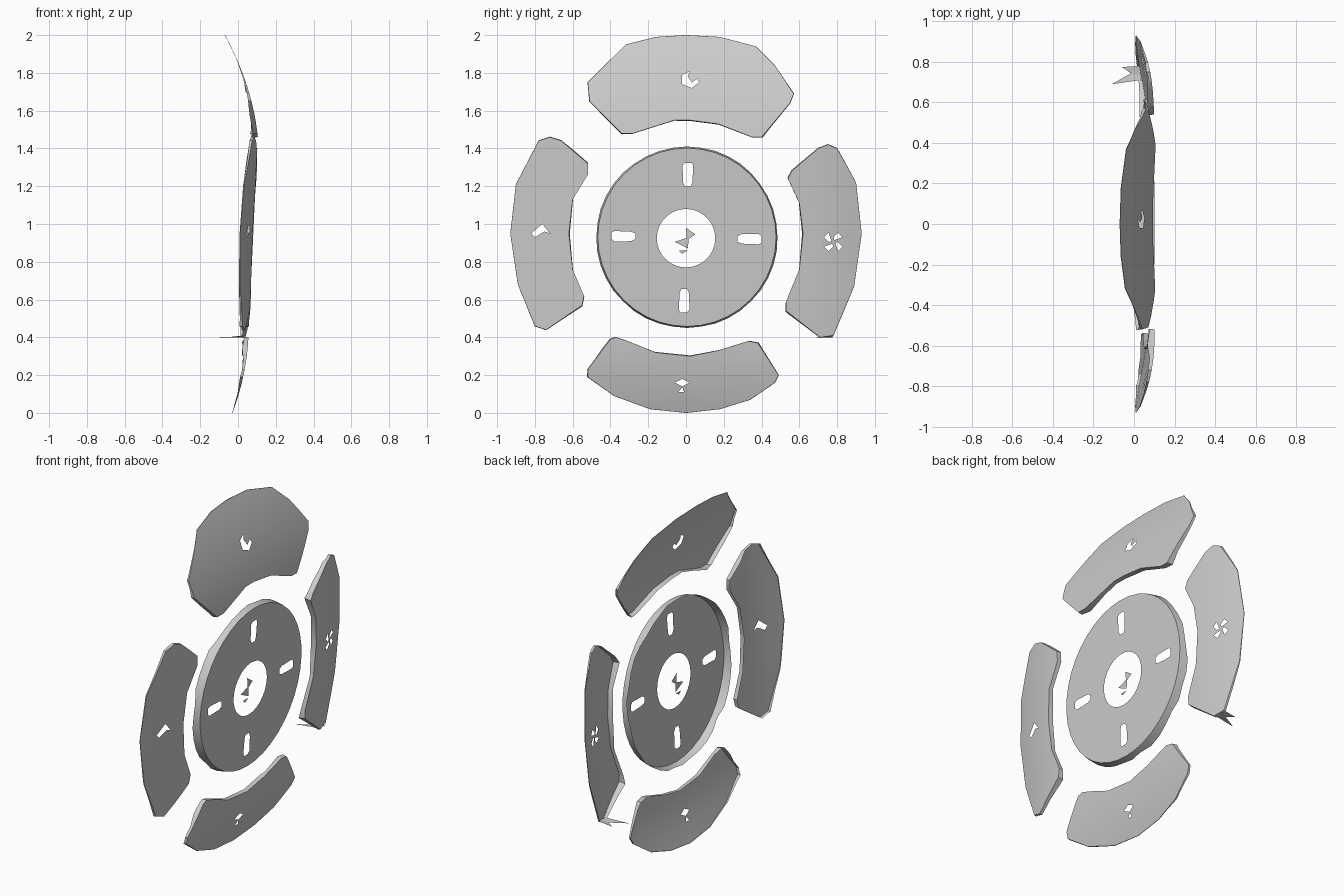
import bpy, bmesh, math, random
from mathutils import Vector, Matrix

random.seed(4)
if "Cube" in bpy.data.objects:
    bpy.data.objects.remove(bpy.data.objects["Cube"])

grey = bpy.data.materials.new("plain grey")
grey.use_nodes = True
colour = (0.6, 0.6, 0.6, 1)
grey.diffuse_color = colour
grey.node_tree.nodes["Principled BSDF"].inputs["Base Color"].default_value = colour

CENTRE = Vector((0.005, 0.93))
TILT = 0.047


def hundredths(points):
    return [Vector((y / 100, z / 100)) for y, z in points]


def ring(centre, radius, count):
    angles = [math.tau * i / count for i in range(count)]
    return [centre + Vector((math.cos(a), math.sin(a))) * radius for a in angles]


def finish(name, bm):
    mesh = bpy.data.meshes.new(name)
    bm.to_mesh(mesh)
    bm.free()
    mesh.materials.append(grey)
    obj = bpy.data.objects.new(name, mesh)
    bpy.context.collection.objects.link(obj)
    bpy.ops.object.select_all(action='DESELECT')
    obj.select_set(True)
    bpy.context.view_layer.objects.active = obj
    bpy.ops.object.shade_smooth_by_angle(angle=math.radians(35))
    return obj


def add_loop(bm, points):
    verts = [bm.verts.new((0, p.x, p.y)) for p in points]
    return [bm.edges.new((a, b)) for a, b in zip(verts, verts[1:] + verts[:1])]


def shell(name, outline, holes, outward=None, start=0, base=0.08,
          slope=0, bend=0, depth=0.035, flare=0.006):
    """Pierced plate, bent along its outward direction, with a thin rim behind."""
    bm = bmesh.new()
    edges = []
    for loop in [outline] + holes:
        edges += add_loop(bm, loop)
    bmesh.ops.triangle_fill(bm, use_beauty=True, edges=edges, normal=(1, 0, 0))
    if outward:
        direction = Vector((0, *outward))
        for i in range(1, 9):
            geom = bm.verts[:] + bm.edges[:] + bm.faces[:]
            bmesh.ops.bisect_plane(bm, geom=geom, dist=1e-5, plane_no=direction,
                                   plane_co=direction * (start + i * 0.06))

    def reach(v):
        return max(0, v.co.dot(direction) - start) if outward else 0

    # find the outer border, leaving out the edges of the holes
    middles = [sum(h, Vector((0, 0))) / len(h) for h in holes]
    sizes = [max((p - m).length for p in h) + 0.01 for h, m in zip(holes, middles)]

    def is_rim(edge):
        mid = (edge.verts[0].co + edge.verts[1].co) / 2
        return edge.is_boundary and all(
            (mid.yz - m).length > s for m, s in zip(middles, sizes))

    rim = [e for e in bm.edges if is_rim(e)]
    for v in bm.verts:
        t = reach(v)
        v.co.x = base + TILT * (v.co.z - CENTRE.y) - slope * t - bend * t * t
    for f in bm.faces:
        f.normal_update()
        if f.normal.x < 0:
            f.normal_flip()
    middle = sum(outline, Vector((0, 0))) / len(outline)
    new = bmesh.ops.extrude_edge_only(bm, edges=rim)["geom"]
    for v in [g for g in new if isinstance(g, bmesh.types.BMVert)]:
        away = (v.co.yz - middle).normalized() * flare
        drop = depth * max(0.08, 1 - reach(v) / 0.42) * random.uniform(0.7, 1.15)
        taper = min(1, drop / depth)
        v.co += Vector((-drop, away.x * taper, away.y * taper))
    return finish(name, bm)


def loose_triangles(name, triangles):
    bm = bmesh.new()
    for tri in triangles:
        bm.faces.new([bm.verts.new(p) for p in tri])
    return finish(name, bm)


# central disc with a round opening and four slots
slot = hundredths([(-2.8, 5), (-1.5, 6.4), (2, 6.4), (2.8, 5), (2.4, -4),
                   (1.5, -6.2), (-1.5, -6.2), (-2.6, -4)])
slots = []
for k, (y, z) in enumerate([(1, 126), (-33, 93.5), (-1, 59.5), (33.5, 92)]):
    turn = Matrix.Rotation(k * math.pi / 2, 2)
    slots.append([turn @ p + Vector((y, z)) / 100 for p in slot])
shell("centre_disc", ring(CENTRE, 0.472, 40),
      [ring(Vector((0, 0.925)), 0.155, 28)] + slots, depth=0.045, flare=0.009)

# small chips floating in the round opening
chips = [[(0, 98), (5, 94.5), (0.5, 91.5)],
         [(-6, 90.5), (1.5, 93), (1, 87)],
         [(-4, 86), (1, 86), (-2, 84.3)]]
loose_triangles("centre_chips",
                [[(0.06, p.x, p.y) for p in hundredths(c)] for c in chips])

# upper panel
shell("upper_panel",
      hundredths([(-52, 175), (-32, 195), (-16, 199), (0, 200), (18, 199), (37, 194),
                  (47, 184), (57, 169), (55, 164), (40, 146), (35, 146), (17, 153),
                  (2, 155), (-6, 155), (-28, 148), (-34, 148), (-51, 165)]),
      [hundredths([(-2, 179), (2, 181), (1, 178), (3, 175), (6, 177), (7, 175),
                   (3, 172), (-2, 174)])],
      outward=(0, 1), start=1.46, slope=0.147, bend=0.41)

# lower panel
shell("lower_panel",
      hundredths([(-37, 40), (-31, 38), (-16, 32), (2, 30), (17, 33), (33, 38),
                  (38, 37), (49, 20), (47, 16), (34, 7), (18, 2), (0, 0), (-19, 2),
                  (-38, 9), (-52, 19), (-52, 23), (-40, 39)]),
      [hundredths([(-6, 16), (-2, 18), (2, 16), (-2, 14)]),
       hundredths([(-2, 13.5), (-4, 11), (-1, 11)])],
      outward=(0, -1), start=-0.4, slope=0.003, bend=0.4, depth=0.03)

# side panels
side = dict(start=0.54, base=0.083, slope=0.05, bend=0.35)
shell("panel_toward_front",
      hundredths([(-72, 146), (-66, 144), (-52, 132), (-52, 126), (-60, 113),
                  (-62, 95), (-60, 76), (-54, 62), (-55, 57), (-74, 44), (-80, 46),
                  (-89, 68), (-93, 95), (-90, 121), (-78, 144)]),
      [hundredths([(-82, 95), (-76, 100), (-72, 95), (-75, 96), (-80, 93)])],
      outward=(-1, 0), **side)

cross = []
for k in range(4):
    turn = Matrix.Rotation(math.pi / 4 + k * math.pi / 2, 2)
    corners = hundredths([(1.7, 1.7), (5.2, 1.7), (5.2, -1.7)])
    cross = [turn @ p + Vector((0.78, 0.905)) for p in reversed(corners)] + cross
cross.reverse()
shell("panel_toward_back",
      hundredths([(75, 142), (80, 140), (90, 122), (93, 95), (89, 67), (78, 41),
                  (71, 40), (53, 54), (53, 59), (60, 76), (62, 95), (60, 111),
                  (54, 124), (56, 128), (70, 140)]),
      [cross], outward=(1, 0), **side)

# torn splinters at the foot of the rear panel
loose_triangles("splinters",
                [[(0.03, 0.77, 0.4), (0.03, 0.71, 0.405), (-0.11, 0.69, 0.4)],
                 [(0.03, 0.78, 0.41), (0.02, 0.72, 0.4), (-0.06, 0.775, 0.4)]])
